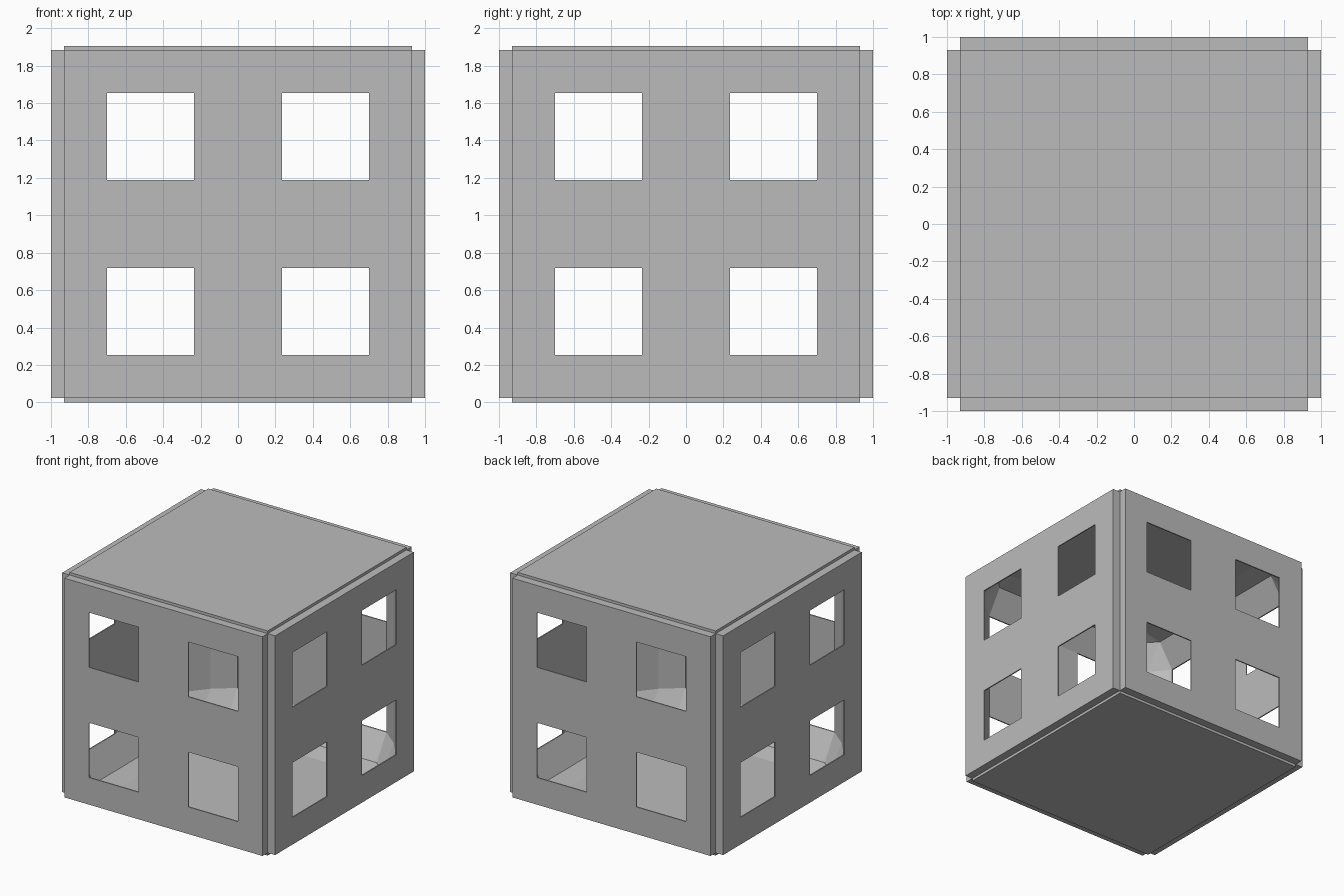
import bpy
import bmesh
from itertools import product
from mathutils import Matrix, Vector

if "Cube" in bpy.data.objects:
    bpy.data.objects.remove(bpy.data.objects["Cube"])

MID = 0.953      # height of the centre, also half the height
EDGE = 0.93      # half width of every panel
WIN = 0.70       # outer edge of the windows
BAR = 0.235      # inner edge of the windows
CREASE = 0.86    # inner crease along the edges of the frame
SKIN = 0.99      # inner face of the thin panels


def new_object(name, bm):
    mesh = bpy.data.meshes.new(name)
    bmesh.ops.recalc_face_normals(bm, faces=bm.faces)
    bm.to_mesh(mesh)
    bm.free()
    obj = bpy.data.objects.new(name, mesh)
    bpy.context.scene.collection.objects.link(obj)
    return obj


def box(name, centre, half):
    bm = bmesh.new()
    bmesh.ops.create_cube(bm, size=2, matrix=Matrix.Translation(centre) @ Matrix.Diagonal((*half, 1)))
    return new_object(name, bm)


def combine(target, tool, operation):
    mod = target.modifiers.new(tool.name, "BOOLEAN")
    mod.object = tool
    mod.operation = operation
    mod.solver = "EXACT"
    tool.hide_render = True
    tools.append(tool)


tools = []
centre = Vector((0, 0, MID))

# Raised panels on all six sides, leaving a notch along each edge
body = box("windowed_cube", centre, (1, EDGE, EDGE))
combine(body, box("front_back_panels", centre, (EDGE, 1, EDGE)), "UNION")
combine(body, box("top_bottom_panels", centre, (EDGE, EDGE, MID)), "UNION")

# Faceted hollow, thin behind the panels and thick along the edges
corner = [(SKIN, WIN, WIN), (WIN, SKIN, WIN), (WIN, WIN, MID - 0.01),
          (CREASE, CREASE, WIN), (CREASE, WIN, 0.91), (WIN, CREASE, 0.91)]
bm = bmesh.new()
for signs in product((-1, 1), repeat=3):
    for p in corner:
        bm.verts.new(Vector(a * s for a, s in zip(p, signs)) + centre)
hull = bmesh.ops.convex_hull(bm, input=bm.verts)
bmesh.ops.dissolve_limit(bm, angle_limit=0.01, verts=bm.verts, edges=bm.edges)
combine(body, new_object("hollow", bm), "DIFFERENCE")

# Four square windows in each of the four walls
half = (WIN - BAR) / 2
offset = (WIN + BAR) / 2
for side, across, up in product((-1, 1), repeat=3):
    a, z = across * offset, MID + up * offset
    combine(body, box("side_window", (side, a, z), (0.1, half, half)), "DIFFERENCE")
    combine(body, box("front_window", (a, side, z), (half, 0.1, half)), "DIFFERENCE")

# Bake the cuts and drop the tools
graph = bpy.context.evaluated_depsgraph_get()
baked = bpy.data.meshes.new_from_object(body.evaluated_get(graph))
body.modifiers.clear()
body.data = baked
for tool in tools:
    bpy.data.objects.remove(tool)

# Plain grey
grey = bpy.data.materials.new("grey")
grey.use_nodes = True
colour = (0.5, 0.5, 0.5, 1)
grey.diffuse_color = colour
grey.node_tree.nodes["Principled BSDF"].inputs["Base Color"].default_value = colour
baked.materials.clear()
baked.materials.append(grey)
for face in baked.polygons:
    face.material_index = 0
    face.use_smooth = False
